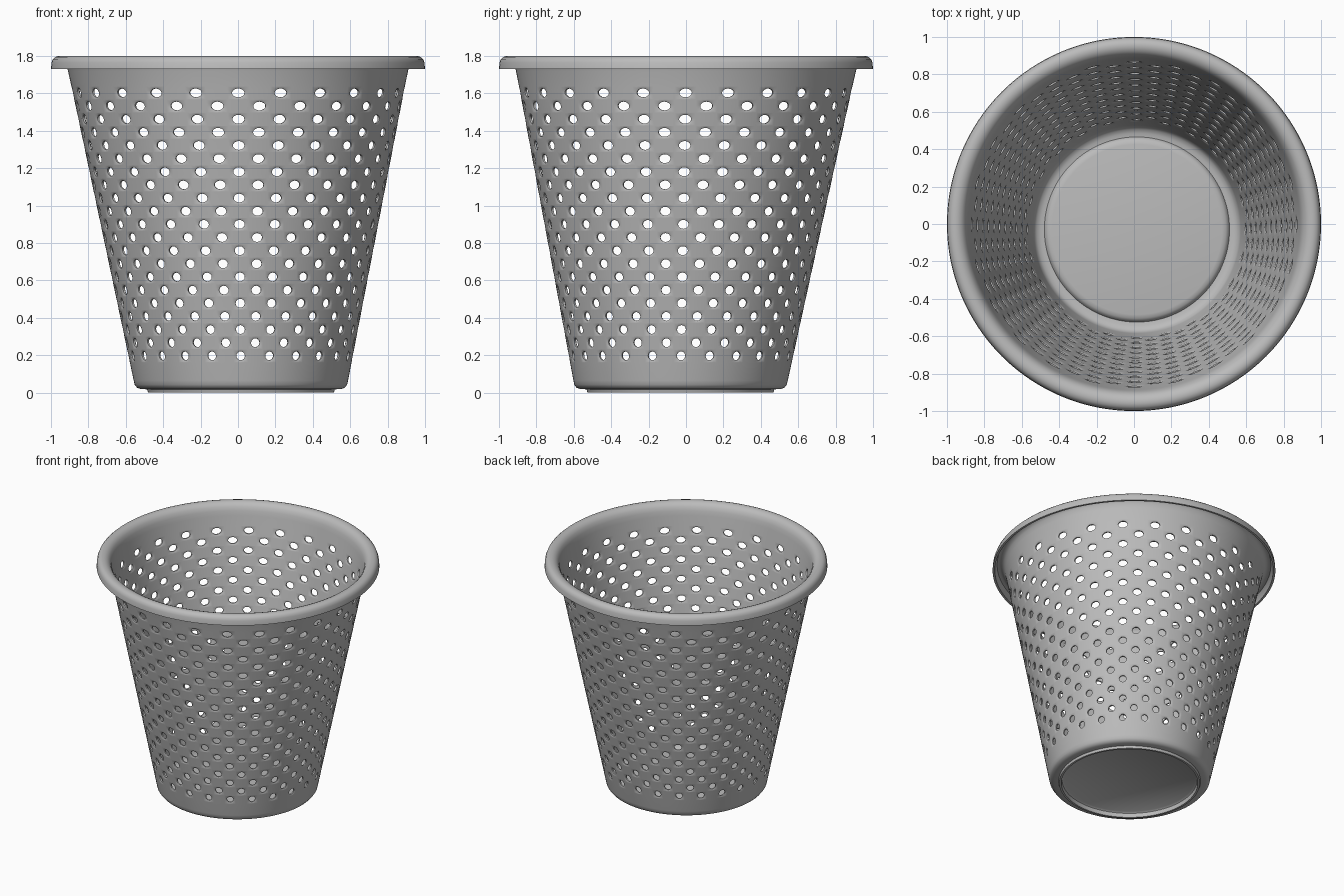
import bpy, bmesh, math

if "Cube" in bpy.data.objects:
    bpy.data.objects.remove(bpy.data.objects["Cube"])

COLS, ROWS, SUB = 48, 21, 4          # checkerboard of cells, half of them pierced
SEG = COLS * SUB
Z0, DZ = 0.197, 0.0703               # lowest hole row and row pitch
THICK = 0.02
HALF_A = math.pi / COLS              # half cell, angle
HALF_Z = DZ / 2
HOLE_A, HOLE_Z = math.radians(2.2), 0.0235

bm = bmesh.new()
cache = {}


def wall_r(z):
    return 0.57 + 0.34 * (z - 0.05) / 1.68


def vert(a, z, r):
    # the base sits slightly off the rim's axis
    k = max(0.0, 1 - z / 1.73)
    p = (r * math.sin(a) + 0.016 * k, -r * math.cos(a) - 0.03 * k, z)
    key = tuple(round(c, 5) + 0.0 for c in p)
    if key not in cache:
        cache[key] = bm.verts.new(p)
    return cache[key]


def face(vs):
    vs = list(dict.fromkeys(vs))
    if len(vs) > 2:
        bm.faces.new(vs)


def lathe(profile):
    for (r1, z1), (r2, z2) in zip(profile, profile[1:]):
        for i in range(SEG):
            a = (2 * math.pi * (i - 0.5 * SUB)) / SEG
            b = (2 * math.pi * (((i + 1) % SEG) - 0.5 * SUB)) / SEG
            face([vert(a, z1, r1), vert(b, z1, r1), vert(b, z2, r2), vert(a, z2, r2)])


def wall_point(a, z, depth):
    return vert(a, z, wall_r(z) - depth)


# cell outline, matched to 16 points round the hole
square = []
for k in range(16):
    t = 2 * math.pi * k / 16
    c, s = math.cos(t), math.sin(t)
    m = max(abs(c), abs(s))
    square.append((round(c / m * 2) / 2, round(s / m * 2) / 2))
circle = [(math.cos(2 * math.pi * k / 16), math.sin(2 * math.pi * k / 16)) for k in range(16)]

# perforated wall
for row in range(ROWS):
    zc = Z0 + row * DZ
    for col in range(COLS):
        ac = 2 * HALF_A * col
        if (row + col) % 2 == 0:
            def ring(shape, sa, sz, depth):
                return [wall_point(ac + u * sa, zc + v * sz, depth) for u, v in shape]
            rings = [ring(square, HALF_A, HALF_Z, 0),
                     ring(circle, HOLE_A * 1.4, HOLE_Z * 1.38, 0),
                     ring(circle, HOLE_A, HOLE_Z, 0.005),
                     ring(circle, HOLE_A, HOLE_Z, THICK - 0.005),
                     ring(circle, HOLE_A * 1.4, HOLE_Z * 1.38, THICK),
                     ring(square, HALF_A, HALF_Z, THICK)]
            for p, q in zip(rings, rings[1:]):
                for k in range(16):
                    n = (k + 1) % 16
                    face([p[k], p[n], q[n], q[k]])
        else:
            for depth in (0, THICK):
                for i in range(SUB):
                    for j in range(SUB):
                        corners = ((i, j), (i + 1, j), (i + 1, j + 1), (i, j + 1))
                        face([wall_point(ac + (x / 2 - 1) * HALF_A,
                                         zc + (y / 2 - 1) * HALF_Z, depth)
                              for x, y in corners])

# base: outer corner, foot ring, raised floor, inner corner
zl = Z0 - HALF_Z
lathe([(wall_r(zl), zl), (0.573, 0.065), (0.568, 0.043), (0.556, 0.027), (0.538, 0.02),
       (0.502, 0.018), (0.497, 0.0), (0.482, 0.0), (0.478, 0.03), (0.465, 0.04), (0, 0.04),
       (0, 0.062), (0.455, 0.062), (0.475, 0.058), (0.488, 0.048), (0.495, 0.034),
       (0.515, 0.036), (0.535, 0.044), (0.549, 0.06), (0.556, 0.085),
       (wall_r(zl) - THICK, zl)])

# rim: plain band, then a lip rolled outwards with a hollow underside
zh = Z0 + (ROWS - 1) * DZ + HALF_Z
lathe([(wall_r(zh) - THICK, zh), (0.886, 1.71), (0.893, 1.745), (0.905, 1.773), (0.922, 1.791),
       (0.942, 1.799), (0.96, 1.8), (0.977, 1.795), (0.99, 1.783), (0.997, 1.765),
       (1.0, 1.73), (0.984, 1.73), (0.98, 1.758), (0.968, 1.776), (0.95, 1.78),
       (0.932, 1.774), (0.918, 1.755), (0.909, 1.72), (wall_r(zh), zh)])

bmesh.ops.recalc_face_normals(bm, faces=bm.faces[:])
mesh = bpy.data.meshes.new("waste_basket")
bm.to_mesh(mesh)
bm.free()
basket = bpy.data.objects.new("waste_basket", mesh)
bpy.context.collection.objects.link(basket)

grey = bpy.data.materials.new("grey plastic")
grey.diffuse_color = (0.5, 0.5, 0.5, 1)
grey.use_nodes = True
grey.node_tree.nodes["Principled BSDF"].inputs["Base Color"].default_value = grey.diffuse_color
mesh.materials.append(grey)

bpy.context.view_layer.objects.active = basket
basket.select_set(True)
bpy.ops.object.shade_smooth_by_angle(angle=math.radians(40))
